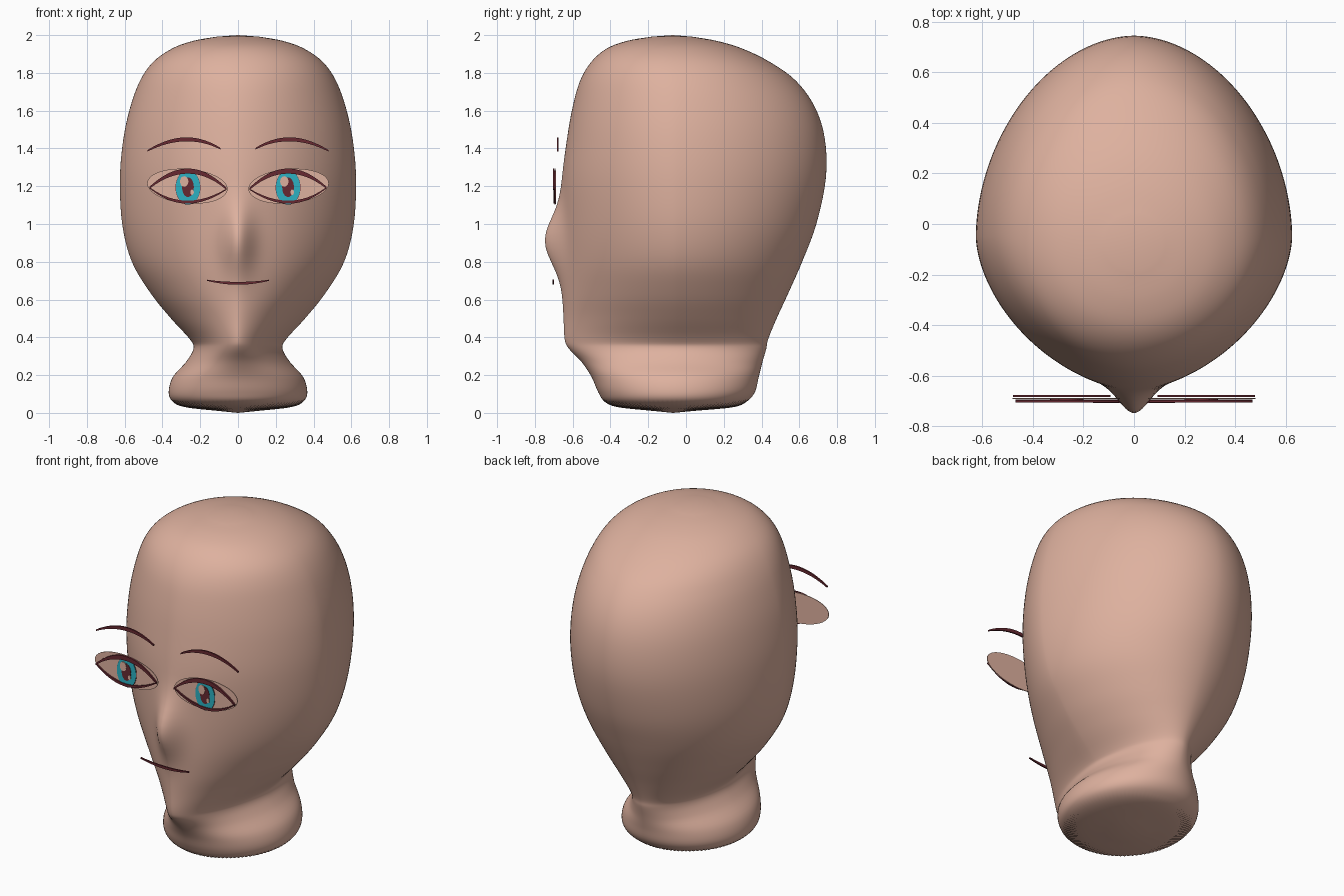
import bpy, bmesh, math

if "Cube" in bpy.data.objects:
    bpy.data.objects.remove(bpy.data.objects["Cube"])

def material(name, rgb):
    m = bpy.data.materials.new(name)
    m.diffuse_color = (*rgb, 1)
    m.use_nodes = True
    m.node_tree.nodes["Principled BSDF"].inputs["Base Color"].default_value = m.diffuse_color
    return m

SKIN = material("skin", (0.73, 0.44, 0.345))
WINE = material("dark wine", (0.135, 0.022, 0.031))
TEAL = material("teal", (0.025, 0.44, 0.54))

def finish(bm, name, mat, smooth=False):
    bmesh.ops.recalc_face_normals(bm, faces=bm.faces)
    me = bpy.data.meshes.new(name)
    bm.to_mesh(me)
    bm.free()
    me.materials.append(mat)
    for p in me.polygons:
        p.use_smooth = smooth
    ob = bpy.data.objects.new(name, me)
    bpy.context.collection.objects.link(ob)
    return ob

# Head and neck sections: z, half width, front y, back y, front roundness
ROWS = [
    (0.012, 0.12, -0.19, 0.06, 2.0), (0.03, 0.27, -0.35, 0.24, 2.0),
    (0.06, 0.345, -0.43, 0.32, 2.0), (0.11, 0.367, -0.465, 0.365, 2.0),
    (0.19, 0.345, -0.50, 0.385, 1.95), (0.27, 0.275, -0.553, 0.405, 1.85),
    (0.34, 0.236, -0.62, 0.425, 1.7), (0.39, 0.255, -0.642, 0.435, 1.6),
    (0.50, 0.355, -0.648, 0.48, 1.55), (0.63, 0.46, -0.652, 0.54, 1.57),
    (0.80, 0.562, -0.655, 0.615, 1.6), (1.00, 0.613, -0.658, 0.69, 1.65),
    (1.24, 0.625, -0.655, 0.74, 1.72), (1.45, 0.607, -0.63, 0.735, 1.78),
    (1.62, 0.570, -0.60, 0.682, 1.83), (1.76, 0.518, -0.56, 0.58, 1.9),
    (1.86, 0.447, -0.50, 0.44, 2.0), (1.93, 0.347, -0.418, 0.295, 2.05),
    (1.97, 0.235, -0.31, 0.16, 2.05), (1.992, 0.11, -0.18, 0.03, 2.0),
]

def catmull(a, b, c, d, t):
    return [0.5 * (2*q + (r-p)*t + (2*p-5*q+4*r-s)*t*t + (3*q-p-3*r+s)*t**3)
            for p, q, r, s in zip(a, b, c, d)]

def sections(steps=5):
    n = len(ROWS)
    for i in range(n - 1):
        for k in range(steps):
            yield catmull(ROWS[max(i-1, 0)], ROWS[i], ROWS[i+1], ROWS[min(i+2, n-1)], k / steps)
    yield ROWS[-1]

def spow(v, e):
    return math.copysign(abs(v) ** e, v)

def build_head(seg=192):
    bm = bmesh.new()
    rings = []
    for z, w, yf, yb, nf in sections():
        mid = -0.05 if z < 1.7 else -0.05 - 0.025 * (z - 1.7) / 0.3
        nose = 0.09 * math.exp(-((z - 0.91) / 0.17) ** 2)
        ring = []
        for i in range(seg):
            a = 2 * math.pi * i / seg
            c, s = math.cos(a), math.sin(a)
            n = nf if s < 0 else min(2, max(1.88, nf))
            x = w * spow(c, 2 / n)
            y = mid + (mid - yf if s < 0 else yb - mid) * spow(s, 2 / n)
            if s < 0:
                y -= nose * math.exp(-(x / 0.08) ** 2)
            # fine pleats round the base rim
            dz = 0.003 * (-1) ** i * math.exp(-((z - 0.045) / 0.018) ** 2)
            ring.append(bm.verts.new((x, y, z + dz)))
        rings.append(ring)
    for lo, hi in zip(rings, rings[1:]):
        for i in range(seg):
            j = (i + 1) % seg
            bm.faces.new((lo[i], lo[j], hi[j], hi[i]))
    for ring, z in ((rings[0], 0.0), (rings[-1], 2.0)):
        tip = bm.verts.new((0, -0.07, z))
        for i in range(seg):
            bm.faces.new((ring[i], ring[(i + 1) % seg], tip))
    return finish(bm, "head", SKIN, True)

build_head()

# Thin plate facing forward from an x,z outline
def plate(name, pts, y, mat, thick=0.004):
    bm = bmesh.new()
    f = bm.faces.new([bm.verts.new((x, y, z)) for x, z in pts])
    ext = bmesh.ops.extrude_face_region(bm, geom=[f])
    for v in ext["geom"]:
        if isinstance(v, bmesh.types.BMVert):
            v.co.y += thick
    return finish(bm, name, mat)

def oval(cx, cz, rx, rz, tilt=0.0, n=40):
    pts = []
    for i in range(n):
        a = 2 * math.pi * i / n
        x = rx * math.cos(a)
        pts.append((cx + x, cz + rz * math.sin(a) + tilt * x))
    return pts

# Tapered stroke along a curve through start, peak and end
def stroke(name, a, b, c, width, y, side=1, n=28):
    ctrl = [2 * b[k] - 0.5 * (a[k] + c[k]) for k in (0, 1)]
    top, low = [], []
    for i in range(n + 1):
        t = i / n
        x, z = [(1-t)**2 * a[k] + 2*t*(1-t) * ctrl[k] + t*t * c[k] for k in (0, 1)]
        h = width * (0.4 + 0.6 * math.sin(math.pi * t)) / 2
        top.append((side * x, z + h))
        low.append((side * x, z - h))
    plate(name, top + low[::-1], y, WINE, 0.009)

for side, label in ((1, "left"), (-1, "right")):
    cx = side * 0.265
    # eye plate, iris, pupil and glints
    plate(label + "_eye_plate", oval(side * 0.268, 1.2, 0.213, 0.092, side * 0.07), -0.692, SKIN)
    plate(label + "_iris_rim", oval(cx, 1.193, 0.066, 0.091), -0.695, WINE)
    plate(label + "_iris", oval(cx, 1.193, 0.0645, 0.0895), -0.697, TEAL)
    plate(label + "_pupil", oval(cx, 1.195, 0.031, 0.052), -0.699, WINE)
    plate(label + "_glint", oval(cx - 0.02, 1.225, 0.022, 0.028), -0.701, SKIN)
    plate(label + "_small_glint", oval(cx + 0.022, 1.168, 0.009, 0.014), -0.701, SKIN)
    # lids and brow
    stroke(label + "_upper_lid", (0.06, 1.185), (0.262, 1.280), (0.468, 1.192), 0.027, -0.705, side)
    stroke(label + "_lower_lid", (0.06, 1.185), (0.272, 1.116), (0.468, 1.192), 0.016, -0.702, side)
    stroke(label + "_brow", (0.092, 1.398), (0.28, 1.448), (0.478, 1.388), 0.021, -0.684, side)

# mouth line
stroke("mouth", (-0.163, 0.702), (0, 0.686), (0.163, 0.702), 0.015, -0.708)
